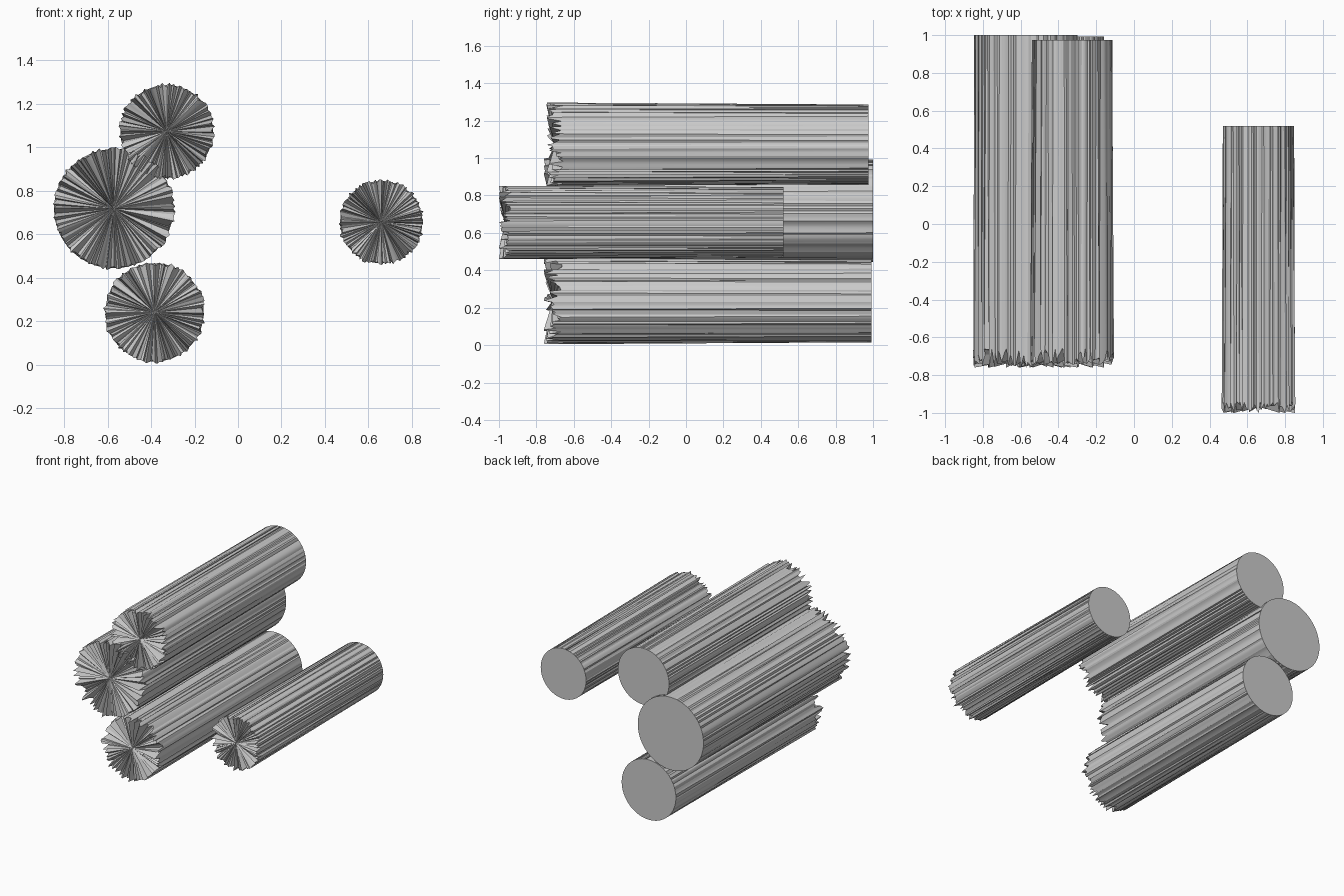
import bpy, bmesh, math, random

if "Cube" in bpy.data.objects:
    bpy.data.objects.remove(bpy.data.objects["Cube"])

random.seed(4)
SIDES = 128


def splintered_log(name, x, z, radius, y_front, y_back, depth):
    """Round log along y: clean sawn back end, broken splintered front end."""
    bm = bmesh.new()
    front, back = [], []
    for i in range(SIDES):
        a = 2 * math.pi * i / SIDES
        c, s = math.cos(a), math.sin(a)
        back.append(bm.verts.new((radius * c, y_back, radius * s)))
        # splinter tips wander in and out, and forward and back
        r = radius + random.uniform(-0.010, 0.012)
        b = a + random.uniform(-0.4, 0.4) * 2 * math.pi / SIDES
        y = y_front + depth * random.random()
        if i % 16 == 0:
            y = y_front
        front.append(bm.verts.new((r * math.cos(b), y, r * math.sin(b))))
    hub = bm.verts.new((0, y_front + depth * 0.5, 0))
    for i in range(SIDES):
        j = (i + 1) % SIDES
        bm.faces.new((front[i], front[j], back[j], back[i])).smooth = True
        bm.faces.new((hub, front[j], front[i]))
    bm.faces.new(back)
    bmesh.ops.recalc_face_normals(bm, faces=bm.faces)
    mesh = bpy.data.meshes.new(name)
    bm.to_mesh(mesh)
    bm.free()
    ob = bpy.data.objects.new(name, mesh)
    ob.location = (x, 0, z)
    bpy.context.collection.objects.link(ob)
    bpy.context.view_layer.objects.active = ob
    ob.select_set(True)
    bpy.ops.object.shade_smooth_by_angle(angle=math.radians(20))
    ob.select_set(False)


# Stack of three logs on the left, one separate log on the right
splintered_log("top_log", -0.328, 1.073, 0.213, -0.745, 0.975, 0.09)
splintered_log("middle_log", -0.572, 0.718, 0.274, -0.76, 1.0, 0.10)
splintered_log("bottom_log", -0.384, 0.241, 0.226, -0.76, 0.992, 0.10)
splintered_log("separate_log", 0.659, 0.656, 0.189, -1.0, 0.52, 0.07)
